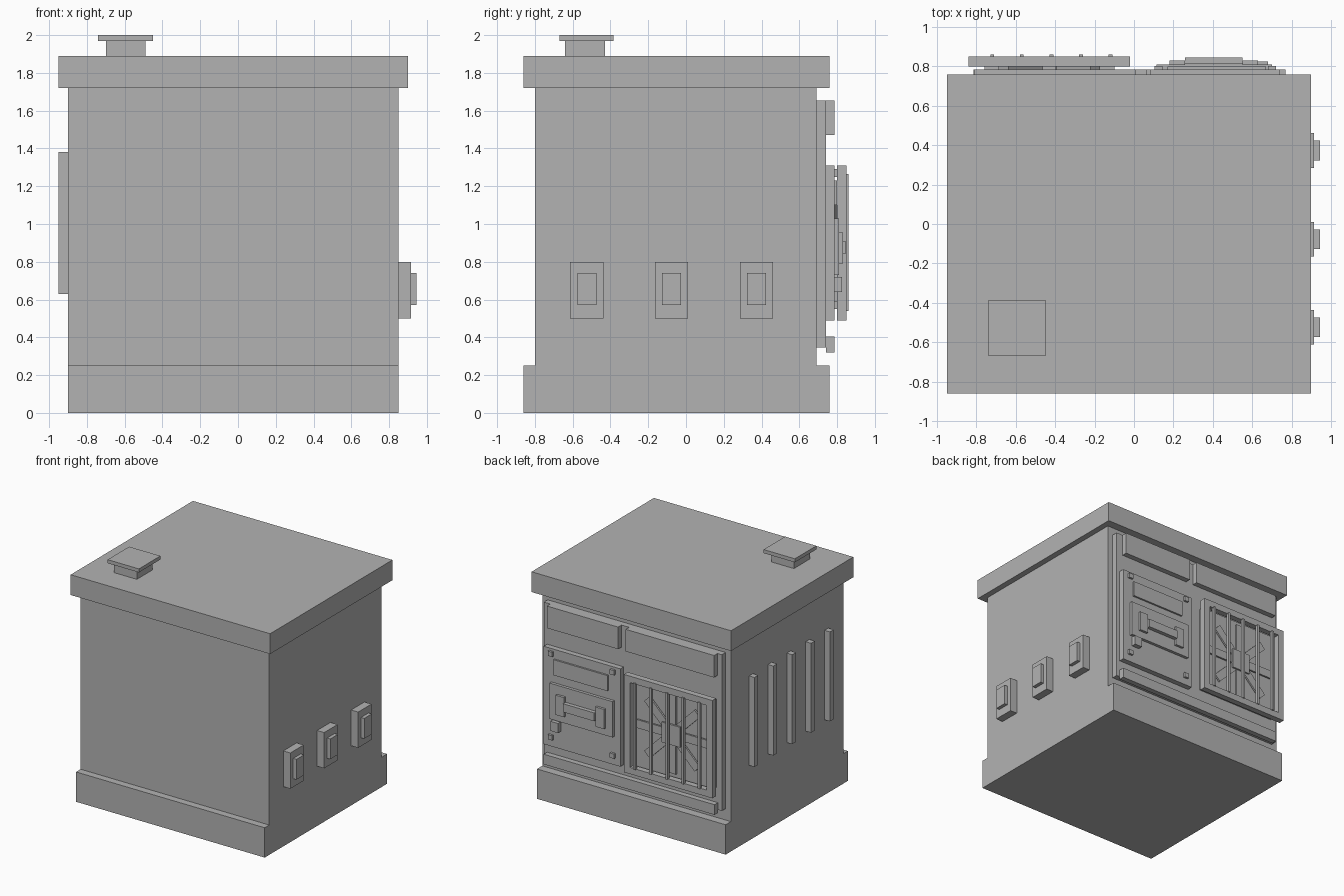
import bpy, bmesh, math
from mathutils import Matrix, Vector

grey = bpy.data.materials.new("painted_metal_grey")
grey.diffuse_color = (0.45, 0.45, 0.45, 1)


def make(name, parts):
    """One object from a list of boxes: (x0, x1, y0, y1, z0, z1[, matrix])."""
    bm = bmesh.new()
    for p in parts:
        x0, x1, y0, y1, z0, z1 = p[:6]
        m = Matrix.Translation(((x0 + x1) / 2, (y0 + y1) / 2, (z0 + z1) / 2)) \
            @ Matrix.Diagonal((x1 - x0, y1 - y0, z1 - z0, 1))
        if len(p) > 6:
            m = p[6] @ m
        bmesh.ops.create_cube(bm, size=1, matrix=m)
    me = bpy.data.meshes.new(name)
    bm.to_mesh(me)
    bm.free()
    me.materials.append(grey)
    ob = bpy.data.objects.new(name, me)
    bpy.context.collection.objects.link(ob)
    return ob


# Cabinet shell
make("base", [(-0.90, 0.85, -0.86, 0.76, 0, 0.25)])
make("body", [(-0.90, 0.85, -0.80, 0.69, 0.25, 1.72)])
make("lid", [(-0.95, 0.90, -0.86, 0.76, 1.72, 1.89)])

# Roof vent
make("vent_stem", [(-0.70, -0.49, -0.64, -0.43, 1.89, 1.97)])
make("vent_cap", [(-0.74, -0.45, -0.67, -0.385, 1.97, 2.0)])

# Switch boxes on the right side
for i, y in enumerate((-0.525, -0.077, 0.373)):
    make(f"switch_box_{i+1}", [(0.85, 0.915, y - 0.088, y + 0.088, 0.50, 0.80)])
    make(f"switch_lever_{i+1}", [(0.915, 0.945, y - 0.05, y + 0.05, 0.57, 0.74)])

# Vertical ribs on the left side
for i in range(5):
    y = 0.425 - 0.25 * i
    make(f"side_rib_{i+1}", [(-0.95, -0.90, y - 0.025, y + 0.025, 0.63, 1.38)])

# Rear panel and its trim strips
make("rear_panel", [(-0.85, 0.80, 0.69, 0.74, 0.345, 1.655)])
make("upper_strip_wide", [(-0.81, 0.01, 0.74, 0.785, 1.47, 1.655)])
make("upper_strip_narrow", [(0.08, 0.74, 0.74, 0.785, 1.47, 1.655)])
make("lower_strip", [(-0.815, 0.77, 0.74, 0.785, 0.32, 0.405)])

# Control panel with label, bolts, handle and knob
make("control_panel", [(0.06, 0.77, 0.74, 0.785, 0.49, 1.31)])
make("label_plate", [(0.17, 0.67, 0.785, 0.80, 1.10, 1.23)])
make("bolts", [(x - 0.02, x + 0.02, 0.785, 0.803, z - 0.02, z + 0.02)
               for x in (0.125, 0.70) for z in (0.57, 1.27)])
make("handle_plate", [(0.115, 0.70, 0.785, 0.81, 0.73, 1.03)])
make("handle_mounts", [(x, x + 0.08, 0.81, 0.83, 0.79, 0.955) for x in (0.18, 0.55)])
make("handle_bar", [(0.26, 0.55, 0.812, 0.845, 0.84, 0.91)])
make("knob", [(0.61, 0.68, 0.785, 0.825, 0.64, 0.72)])

# Fan: backing plate, blades, hub
cx, cz = -0.43, 0.90
make("fan_backing", [(cx - 0.37, cx + 0.37, 0.74, 0.775, cz - 0.37, cz + 0.37)])
c = Matrix.Translation(Vector((cx, 0, cz)))
make("fan_blades", [(0.05, 0.33, 0.785, 0.80, -0.035, 0.035,
                     c @ Matrix.Rotation(math.radians(45 * k), 4, 'Y'))
                    for k in range(8)])
make("fan_hub", [(cx - 0.085, cx + 0.085, 0.775, 0.815, cz - 0.085, cz + 0.085)])

# Fan guard: frame and bars
o, w = 0.41, 0.055
make("guard_frame",
     [(cx - o, cx + o, 0.80, 0.85, cz + s, cz + s + w) for s in (-o, o - w)] +
     [(cx + s, cx + s + w, 0.80, 0.85, cz - o + w, cz + o - w) for s in (-o, o - w)])
make("guard_bars", [(x - 0.01, x + 0.01, 0.835, 0.86, 0.54, 1.265)
                    for x in (-0.72, -0.57, -0.42, -0.27, -0.12)])
